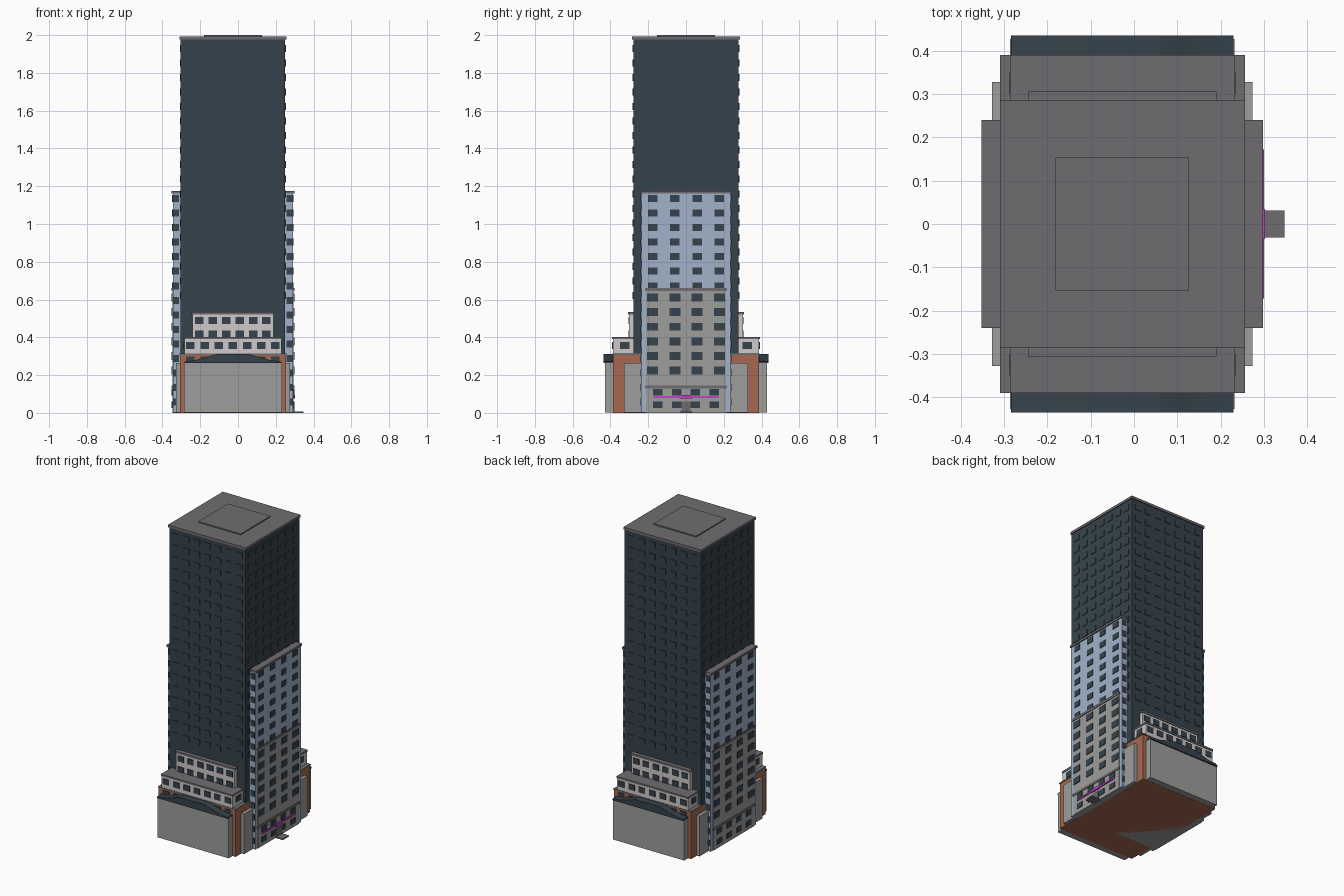
import bpy
import bmesh
from mathutils import Matrix, Vector

if "Cube" in bpy.data.objects:
    bpy.data.objects.remove(bpy.data.objects["Cube"])

CX = -0.027   # the tower's axis; the entrance step shifts the overall centre
SIDES = (-1, 1)


def material(name, r, g, b):
    m = bpy.data.materials.new(name)
    m.use_nodes = True
    m.diffuse_color = (r, g, b, 1)
    m.node_tree.nodes["Principled BSDF"].inputs["Base Color"].default_value = (r, g, b, 1)
    return m


GLASS = material("dark glass", 0.036, 0.055, 0.072)
BLUE = material("pale blue cladding", 0.36, 0.45, 0.60)
STONE = material("grey stone", 0.34, 0.34, 0.335)
ROOF = material("roof grey", 0.16, 0.152, 0.16)
BRICK = material("brick", 0.38, 0.14, 0.08)
WHITE = material("off white", 0.62, 0.59, 0.58)
MAGENTA = material("magenta sign", 0.55, 0.05, 0.58)


def finish(name, bm, mat):
    mesh = bpy.data.meshes.new(name)
    bmesh.ops.recalc_face_normals(bm, faces=bm.faces)
    bm.to_mesh(mesh)
    bm.free()
    mesh.materials.append(mat)
    obj = bpy.data.objects.new(name, mesh)
    bpy.context.collection.objects.link(obj)
    return obj


def add_box(bm, lo, hi):
    lo, hi = Vector(lo), Vector(hi)
    size = Matrix.Diagonal((*(hi - lo), 1))
    bmesh.ops.create_cube(bm, size=1, matrix=Matrix.Translation((lo + hi) / 2) @ size)


def block(name, hx, hy, z0, z1, mat):
    """Box centred on the tower axis, given by its half sizes."""
    bm = bmesh.new()
    add_box(bm, (CX - hx, -hy, z0), (CX + hx, hy, z1))
    return finish(name, bm, mat)


def row(count, pitch, centre=0.0):
    return [centre + (i - (count - 1) / 2) * pitch for i in range(count)]


def windows(name, axis, face, centres, heights, w, h, depth=0.004):
    """Window plates on both opposite faces along an axis (0 = x, 1 = y)."""
    bm = bmesh.new()
    for s in SIDES:
        near, far = sorted((s * (face - 0.002), s * (face + depth)))
        for c in centres:
            for z in heights:
                lo, hi = (near, c - w / 2), (far, c + w / 2)
                if axis:
                    lo, hi = lo[::-1], hi[::-1]
                add_box(bm, (CX + lo[0], lo[1], z - h / 2), (CX + hi[0], hi[1], z + h / 2))
    return finish(name, bm, GLASS)


FLOOR = 0.077
tower_floors = [1.93 - i * FLOOR for i in range(18)]
wing_floors = [1.135 - i * FLOOR for i in range(15)]
facade_floors = [0.61 - i * FLOOR for i in range(6)]

# Tower
block("tower", 0.277, 0.279, 0.29, 1.98, GLASS)
block("tower_cap", 0.283, 0.285, 1.977, 1.993, ROOF)
block("roof_plate", 0.154, 0.154, 1.99, 2.0, ROOF)
windows("tower_front_windows", 1, 0.279, row(7, 0.077), tower_floors, 0.045, 0.037)
windows("tower_side_windows", 0, 0.277, row(7, 0.077), tower_floors, 0.045, 0.037)

# Side wings, one slab passing through the tower
block("side_wings", 0.318, 0.236, 0.001, 1.165, BLUE)
block("wing_cap", 0.325, 0.24, 1.162, 1.176, ROOF)
windows("wing_windows", 0, 0.318, row(4, 0.118), wing_floors[:7], 0.05, 0.037)
windows("wing_end_windows", 1, 0.236, [-0.3, 0.3], wing_floors, 0.03, 0.037)

# Stone facing on the lower wings
block("stone_facing", 0.321, 0.212, 0.0, 0.65, STONE)
block("facing_cornice", 0.325, 0.216, 0.645, 0.66, ROOF)
block("lower_cornice", 0.325, 0.216, 0.13, 0.146, ROOF)
windows("facing_windows", 0, 0.321, row(4, 0.118), facade_floors, 0.058, 0.042)
windows("street_windows", 0, 0.321, row(4, 0.1), [0.11, 0.042], 0.05, 0.034)

# Brick podium with stone piers
block("podium", 0.28, 0.386, 0.0, 0.309, BRICK)
block("podium_roof", 0.283, 0.39, 0.307, 0.314, ROOF)
block("corner_piers", 0.301, 0.328, 0.001, 0.265, STONE)
windows("podium_windows", 1, 0.386, row(7, 0.075), [0.286], 0.045, 0.026)

# Stepped upper tiers
block("lower_tier", 0.257, 0.387, 0.31, 0.395, WHITE)
block("lower_tier_cap", 0.26, 0.391, 0.39, 0.402, ROOF)
block("upper_tier", 0.214, 0.301, 0.40, 0.525, WHITE)
block("upper_tier_cap", 0.218, 0.306, 0.52, 0.533, ROOF)
windows("lower_tier_windows", 1, 0.387, row(7, 0.075), [0.358], 0.045, 0.037)
windows("lower_tier_end_windows", 0, 0.257, [-0.325, 0.325], [0.358], 0.05, 0.037)
windows("upper_tier_windows", 1, 0.301, row(6, 0.071), [0.488, 0.418], 0.045, 0.037)

# Blank stone halls at front and back, each under an arched dark canopy
block("end_halls", 0.259, 0.428, 0.001, 0.265, STONE)
half_arch = [(0.257, 0.272), (0.229, 0.275), (0.203, 0.279), (0.178, 0.284),
             (0.153, 0.291), (0.128, 0.299), (0.088, 0.311)]
outline = ([(-0.257, 0.263), (0.257, 0.263)] + half_arch
           + [(-x, z) for x, z in reversed(half_arch)])
for s, label in zip(SIDES, ("front", "back")):
    bm = bmesh.new()
    face = bm.faces.new([bm.verts.new((CX + x, s * 0.384, z)) for x, z in outline])
    ext = bmesh.ops.extrude_face_region(bm, geom=[face], use_keep_orig=True)
    verts = [g for g in ext["geom"] if isinstance(g, bmesh.types.BMVert)]
    bmesh.ops.translate(bm, verts=verts, vec=(0, s * 0.052, 0))
    finish(label + "_canopy", bm, GLASS)

# Entrance on the left side: step, door and sign band
for name, lo, hi, mat in (
        ("entrance_step", (0.28, -0.031, 0.0), (0.348, 0.031, 0.008), ROOF),
        ("entrance_door", (0.28, -0.025, 0.0), (0.299, 0.025, 0.06), ROOF),
        ("sign_band", (0.28, -0.172, 0.08), (0.3, 0.172, 0.09), MAGENTA),
        ("sign_centre", (0.28, -0.035, 0.076), (0.303, 0.035, 0.094), MAGENTA)):
    bm = bmesh.new()
    add_box(bm, lo, hi)
    finish(name, bm, mat)
